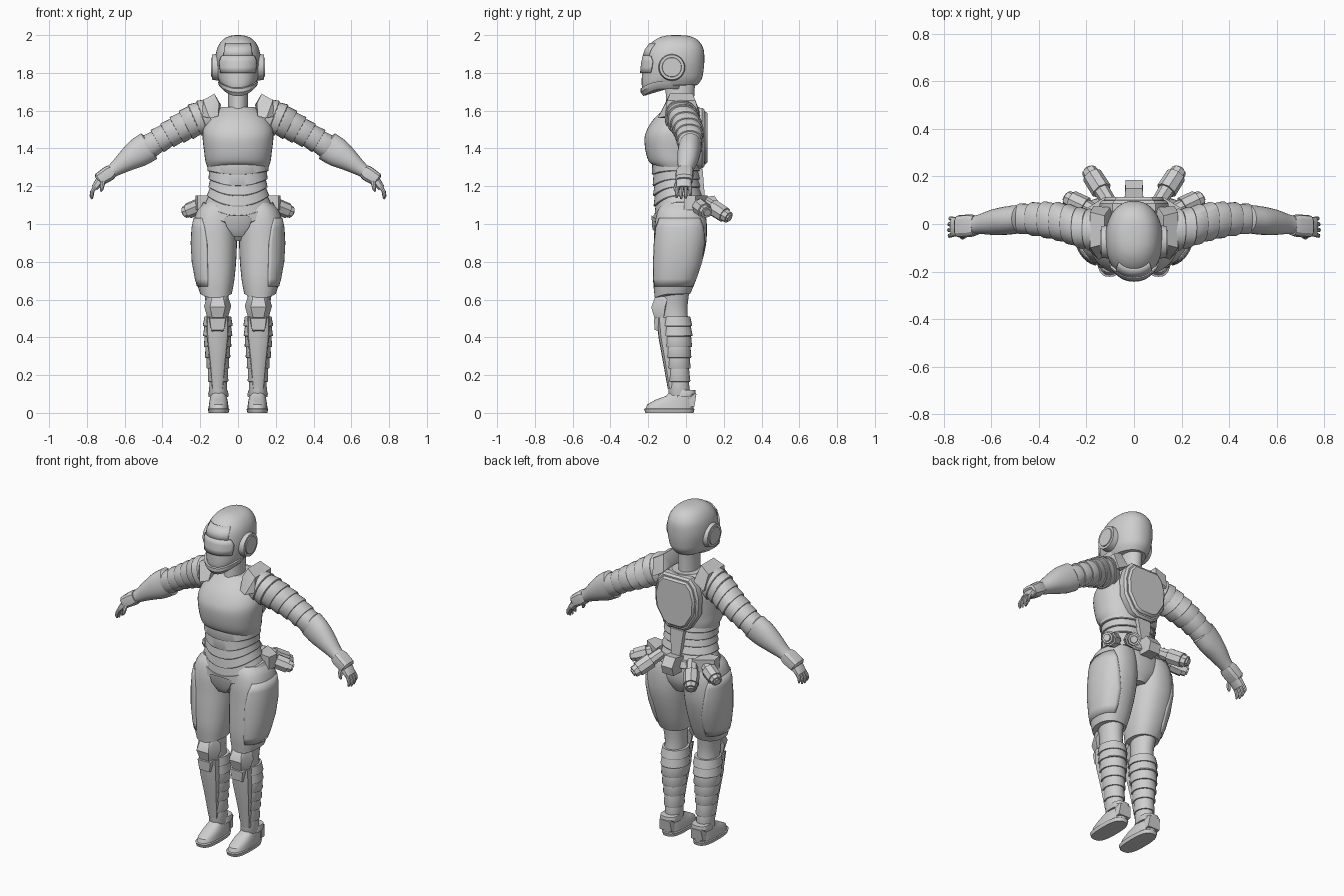
import bpy, bmesh, math
from mathutils import Vector, Matrix

grey = bpy.data.materials.new("light_grey")
grey.diffuse_color = (0.62, 0.62, 0.62, 1)


def finish(name, bm, mirror=False, thick=0):
    bmesh.ops.recalc_face_normals(bm, faces=bm.faces)
    me = bpy.data.meshes.new(name)
    bm.to_mesh(me)
    bm.free()
    me.materials.append(grey)
    ob = bpy.data.objects.new(name, me)
    bpy.context.collection.objects.link(ob)
    if thick:
        m = ob.modifiers.new("thickness", 'SOLIDIFY')
        m.thickness, m.offset = thick, 0
    if mirror:
        ob.modifiers.new("mirror", 'MIRROR').use_mirror_merge = False
    return ob


# A section is (cx, cy, cz, ru, rv, tilt, dip); u lies in xz, v is y
def up(z, x0, x1, yf, yb, dip=0):
    return ((x0+x1)/2, (yf+yb)/2, z, (x1-x0)/2, (yb-yf)/2, 0, dip)


def sym(z, w, yf, yb, dip=0):
    return up(z, -w, w, yf, yb, dip)


def limb(pts):
    out = []
    for i, p in enumerate(pts):
        a, b = pts[max(i-1, 0)], pts[min(i+1, len(pts)-1)]
        out.append((*p, math.atan2(b[0]-a[0], a[2]-b[2]), 0))
    return out


def point(s, a, p=2.0, off=0):
    c, n = math.cos(a), math.sin(a)
    u = math.copysign(abs(c)**(2/p), c)*(s[3]+off)
    v = math.copysign(abs(n)**(2/p), n)*(s[4]+off)
    return Vector((s[0]+u*math.cos(s[5]), s[1]+v,
                   s[2]+u*math.sin(s[5])-s[6]*max(0, -n)**2))


def smooth(secs, k=5):
    out = []
    for i in range(len(secs)-1):
        q = [secs[max(0, min(len(secs)-1, i+j))] for j in (-1, 0, 1, 2)]
        for t in (j/k for j in range(k)):
            out.append(tuple(0.5*(2*b+(c-a)*t+(2*a-5*b+4*c-d)*t*t+(3*b-a-3*c+d)*t**3)
                             for a, b, c, d in zip(*q)))
    return out+[secs[-1]]


def bands(secs, count, flare, lip=0.92):
    """Overlapping armour rings: each widens along its length then steps in."""
    def at(t):
        t *= len(secs)-1
        i = min(int(t), len(secs)-2)
        return [a+(b-a)*(t-i) for a, b in zip(secs[i], secs[i+1])]
    out = []
    for i in range(count):
        for f, g in ((0, 0), (lip, flare), (0.99, flare*0.8)):
            s = at((i+f)/count)
            s[3] += g
            s[4] += g
            out.append(tuple(s))
    return out


def loft(name, secs, n=32, p=2.0, mirror=False):
    bm = bmesh.new()
    rings = [[bm.verts.new(point(s, 2*math.pi*i/n, p)) for i in range(n)] for s in secs]
    for r, q in zip(rings, rings[1:]):
        for i in range(n):
            bm.faces.new((r[i], r[(i+1) % n], q[(i+1) % n], q[i]))
    bm.faces.new(rings[0])
    bm.faces.new(rings[-1])
    return finish(name, bm, mirror)


def plate(name, secs, rows, off, p=2.0, n=16, mirror=False, thick=0.01):
    """Curved plate over a vertical loft; rows are (z, centre angle, half angle)."""
    fine = smooth(secs, 8)
    bm = bmesh.new()
    grid = []
    for z, mid, half in rows:
        s = min(fine, key=lambda q: abs(q[2]-z))
        row = []
        for i in range(n+1):
            v = point(s, math.radians(mid+half*(2*i/n-1)), p, off)
            row.append(bm.verts.new((v.x, v.y, z)))
        grid.append(row)
    for r, q in zip(grid, grid[1:]):
        for i in range(n):
            bm.faces.new((r[i], r[i+1], q[i+1], q[i]))
    return finish(name, bm, mirror, thick)


def hull(name, pts, mirror=False):
    bm = bmesh.new()
    for q in pts:
        bm.verts.new(q)
    bmesh.ops.convex_hull(bm, input=bm.verts)
    bmesh.ops.dissolve_limit(bm, angle_limit=0.02, verts=bm.verts, edges=bm.edges)
    return finish(name, bm, mirror)


def rod(name, a, b, r0, r1, n=8, mirror=True):
    a, b = Vector(a), Vector(b)
    bm = bmesh.new()
    m = Matrix.Translation((a+b)/2) @ (b-a).to_track_quat('Z', 'Y').to_matrix().to_4x4()
    bmesh.ops.create_cone(bm, cap_ends=True, segments=n, radius1=r0, radius2=r1,
                          depth=(b-a).length, matrix=m)
    return finish(name, bm, mirror)


# Helmet, visor and ear discs
head = [sym(1.735, .088, -.21, .06, .055), sym(1.765, .104, -.232, .082, .045),
        sym(1.80, .113, -.234, .091, .02), sym(1.86, .12, -.227, .097),
        sym(1.92, .113, -.212, .094), sym(1.96, .094, -.182, .075),
        sym(1.985, .067, -.145, .045), sym(1.997, .035, -.105, .005), sym(2.0, .005, -.06, -.05)]
loft("helmet", smooth(head, 4), 40, 2.2)
plate("visor", head[2:], [(1.80, -90, 48), (1.83, -90, 50), (1.86, -90, 50), (1.89, -90, 42)], .004, 2.2)
plate("brow_plate", head[2:], [(1.885, -90, 35), (1.92, -90, 36), (1.955, -90, 38)], .003, 2.2)
loft("chin_guard", [sym(1.715, .085, -.225, -.02, .038), sym(1.735, .102, -.24, -.02, .038),
                    sym(1.755, .107, -.24, -.02, .038)], 32, 2.2)
rod("ear_disc", (.10, -.075, 1.83), (.137, -.075, 1.83), .072, .066, 32)
rod("ear_cap", (.13, -.075, 1.83), (.142, -.075, 1.83), .054, .05, 32)

# Neck and collar
loft("neck", [sym(1.55, .062, -.12, .045), sym(1.62, .052, -.105, .04), sym(1.78, .055, -.11, .05)])
loft("collar", [sym(1.57, .098, -.15, .08, .035), sym(1.62, .078, -.125, .07, .035),
                sym(1.618, .068, -.11, .06, .035)])

# Chest armour, belly rings and pelvis
chest = [sym(1.29, .158, -.17, .065, -.02), sym(1.33, .172, -.196, .072), sym(1.38, .179, -.213, .075),
         sym(1.45, .187, -.22, .08), sym(1.5, .185, -.206, .085), sym(1.55, .162, -.175, .085),
         sym(1.59, .125, -.135, .08), sym(1.62, .085, -.095, .065)]
loft("chest_armour", smooth(chest), 40, 2.2)
belly = [sym(1.325, .162, -.178, .066, .0), sym(1.25, .147, -.168, .066, .03),
         sym(1.18, .148, -.165, .07, .05), sym(1.10, .17, -.158, .085, .065)]
loft("belly_rings", bands(belly, 5, .009), 40, 2.2)
pelvis = [sym(1.14, .15, -.145, .07), sym(1.07, .18, -.155, .1), sym(.98, .155, -.14, .1),
          sym(.91, .06, -.09, .07)]
loft("pelvis", smooth(pelvis), 32, 2.2)
loft("belt", [sym(1.075, .197, -.165, .112, .075), sym(1.08, .203, -.172, .117, .075),
              sym(1.115, .184, -.172, .105, .07), sym(1.117, .17, -.155, .09, .07)], 40, 2.2)
hull("groin_plate", [(s*x, y, z) for s in (1, -1) for x, y, z in
     ((.075, -.165, 1.03), (.05, -.183, 1.045), (.06, -.165, .985), (.025, -.15, .935),
      (.025, -.178, .975), (.05, -.12, 1.0))])

# Back plate with raised rim and spine base
for name, k, y in (("back_rim", 1.0, .098), ("back_plate", .88, .113)):
    outline = [(.09, .15), (.125, .11), (.145, .04), (.14, -.06), (.10, -.09), (.085, -.15), (.05, -.17)]
    hull(name, [(s*x*k*m, yy, 1.465+z*k*m) for s in (1, -1) for x, z in outline
                for yy, m in ((.05, 1), (y-.012, 1), (y, .93))])
hull("spine_base", [(s*x, y, z) for s in (1, -1) for x, y, z in
     ((.045, .05, 1.30), (.045, .088, 1.29), (.028, .05, 1.12), (.028, .1, 1.14))])

# Belt pack and canisters
hull("belt_pack", [(s*x, y, z) for s in (1, -1) for x, y, z in
     ((.04, .08, 1.14), (.04, .08, 1.05), (.036, .15, 1.15), (.036, .185, 1.10), (.036, .17, 1.05))])
for name, a, b, r in (("rear_canister", (.10, .085, 1.125), (.19, .225, 1.035), .041),
                      ("side_canister", (.15, .045, 1.115), (.283, .11, 1.062), .040)):
    A, B = Vector(a), Vector(b)
    rod(name+"_mount", A, A.lerp(B, .45), r*.75, r*.85)
    rod(name+"_body", A.lerp(B, .4), A.lerp(B, .85), r*1.08, r*1.05)
    rod(name+"_cap", A.lerp(B, .85), B, r*.85, r*.8)
    rod(name+"_nozzle", B, B.lerp(A, -.05), r*.55, r*.5)
hull("hip_bracket", [(x, y, z) for z in (1.075, 1.15) for x, y in
     ((.13, .0), (.215, -.01), (.225, .05), (.12, .115))], True)

# Shoulder straps and banded upper arms
hull("shoulder_strap", [(.105, -.13, 1.57), (.15, -.15, 1.56), (.1, -.1, 1.64), (.125, -.085, 1.69),
     (.125, .035, 1.69), (.185, -.1, 1.655), (.185, .05, 1.655), (.1, .07, 1.6), (.17, .075, 1.56),
     (.19, -.11, 1.57), (.09, .02, 1.63)], True)
upper = limb([(.15, -.03, 1.575, .088, .082), (.22, -.018, 1.555, .083, .08), (.30, .008, 1.51, .072, .076),
              (.39, .02, 1.462, .062, .068), (.48, .022, 1.405, .058, .056)])
loft("upper_arm_rings", bands(upper, 7, .008), 28, 2.2, True)
fore = limb([(.462, .022, 1.418, .055, .05), (.472, .022, 1.412, .08, .06), (.53, .015, 1.375, .076, .06),
             (.59, .008, 1.335, .058, .054), (.645, 0, 1.295, .04, .042), (.685, -.006, 1.268, .031, .036)])
loft("forearm", fore[:2]+smooth(fore[1:])[1:], 28, 2.1, True)

# Hands: cuff, palm, fingers and thumb
loft("wrist_cuff", limb([(.665, -.006, 1.282, .035, .042), (.685, -.007, 1.268, .041, .048),
                         (.735, -.01, 1.235, .036, .047), (.74, -.01, 1.23, .025, .04)]), 12, 3, True)
loft("palm", limb([(.70, -.008, 1.255, .022, .036), (.735, -.012, 1.222, .024, .042),
                   (.76, -.012, 1.19, .018, .04)]), 16, 2.6, True)
for i, (name, ln) in enumerate((("index", .9), ("middle", 1), ("ring", .95), ("little", .75))):
    y = -.043+i*.021
    loft(name+"_finger", limb([(.755, y, 1.20, .011, .010),
                               (.755+.018*ln, y*1.1, 1.20-.03*ln, .010, .010),
                               (.755+.022*ln, y*1.15, 1.20-.052*ln, .009, .009),
                               (.755+.018*ln, y*1.15, 1.20-.068*ln, .005, .005)]), 8, 2, True)
loft("thumb", limb([(.715, -.035, 1.235, .013, .013), (.717, -.052, 1.21, .012, .012),
                    (.722, -.056, 1.185, .010, .010), (.726, -.056, 1.172, .005, .005)]), 8, 2, True)

# Thighs with outer plates
thigh = [up(1.11, .03, .18, -.125, .075), up(1.07, .018, .216, -.15, .098), up(1.0, .008, .238, -.165, .11),
         up(.9, .006, .246, -.17, .107), up(.8, .01, .24, -.174, .085), up(.7, .02, .221, -.174, .052),
         up(.63, .033, .2, -.165, .022, .022)]
loft("thigh", smooth(thigh), 36, 2.3, True)
plate("thigh_plate", thigh, [(.67, 0, 68), (.71, 0, 72), (.8, 0, 75), (.9, -5, 70), (.98, -5, 62), (1.03, -5, 50)],
      .0, 2.3, 16, True)

# Knees and faceted knee pads
loft("knee", smooth([up(.66, .05, .185, -.14, .02), up(.56, .052, .168, -.135, .008),
                     up(.48, .05, .168, -.13, .012)], 4), 28, 2, True)
hull("knee_pad", [(.108+s*x, y, z) for s in (1, -1) for x, y, z in
     ((.05, -.135, .635), (.072, -.11, .565), (.05, -.12, .49), (.03, -.165, .61),
      (.04, -.184, .56), (.028, -.168, .505), (.06, -.10, .60))], True)
hull("knee_pad_lower", [(.108+s*x, y, z) for s in (1, -1) for x, y, z in
     ((.05, -.125, .515), (.042, -.17, .50), (.034, -.166, .44), (.026, -.13, .425))], True)

# Shins: banded calf and smooth front guard
calf = [up(.51, .036, .178, -.135, .022), up(.42, .037, .178, -.13, .028), up(.32, .046, .170, -.115, .022),
        up(.22, .056, .156, -.1, .015), up(.09, .064, .145, -.085, .015)]
loft("calf_rings", bands(calf, 7, .008), 28, 2, True)
hull_rows = [(.505, .06, -.157, -.08), (.40, .058, -.146, -.08), (.27, .043, -.122, -.06), (.13, .03, -.097, -.05)]
loft("shin_guard", [up(z, .108-w, .108+w, f, b) for z, w, f, b in hull_rows], 12, 2.6, True)

# Boots: sole, upper, ankle cuff and heel guard
def boot(name, rows, p, m=True):
    bm_secs = [up(z, x0, x1, f, b) for z, x0, x1, f, b in rows]
    loft(name, bm_secs, 32, p, m)
boot("boot_sole", [(0, .05, .155, -.215, .04), (.02, .045, .16, -.222, .045), (.024, .05, .155, -.215, .04)], 2.8)
boot("boot_upper", [(.022, .05, .156, -.215, .04), (.045, .052, .154, -.205, .042), (.07, .056, .15, -.16, .04),
                    (.09, .062, .146, -.105, .035), (.12, .066, .142, -.08, .025)], 2.5)
boot("ankle_cuff", [(.085, .052, .156, -.06, .04), (.10, .05, .158, -.055, .052), (.12, .055, .153, -.05, .05),
                    (.122, .065, .143, -.04, .03)], 2.6)
hull("heel_guard", [(.104+s*x, y, z) for s in (1, -1) for x, y, z in
     ((.04, .02, .03), (.04, .045, .035), (.034, .055, .10), (.045, .01, .115))], True)

# Smooth shading with crisp armour edges
bpy.ops.object.select_all(action='SELECT')
bpy.context.view_layer.objects.active = bpy.context.selected_objects[0]
bpy.ops.object.shade_smooth_by_angle(angle=math.radians(32))
